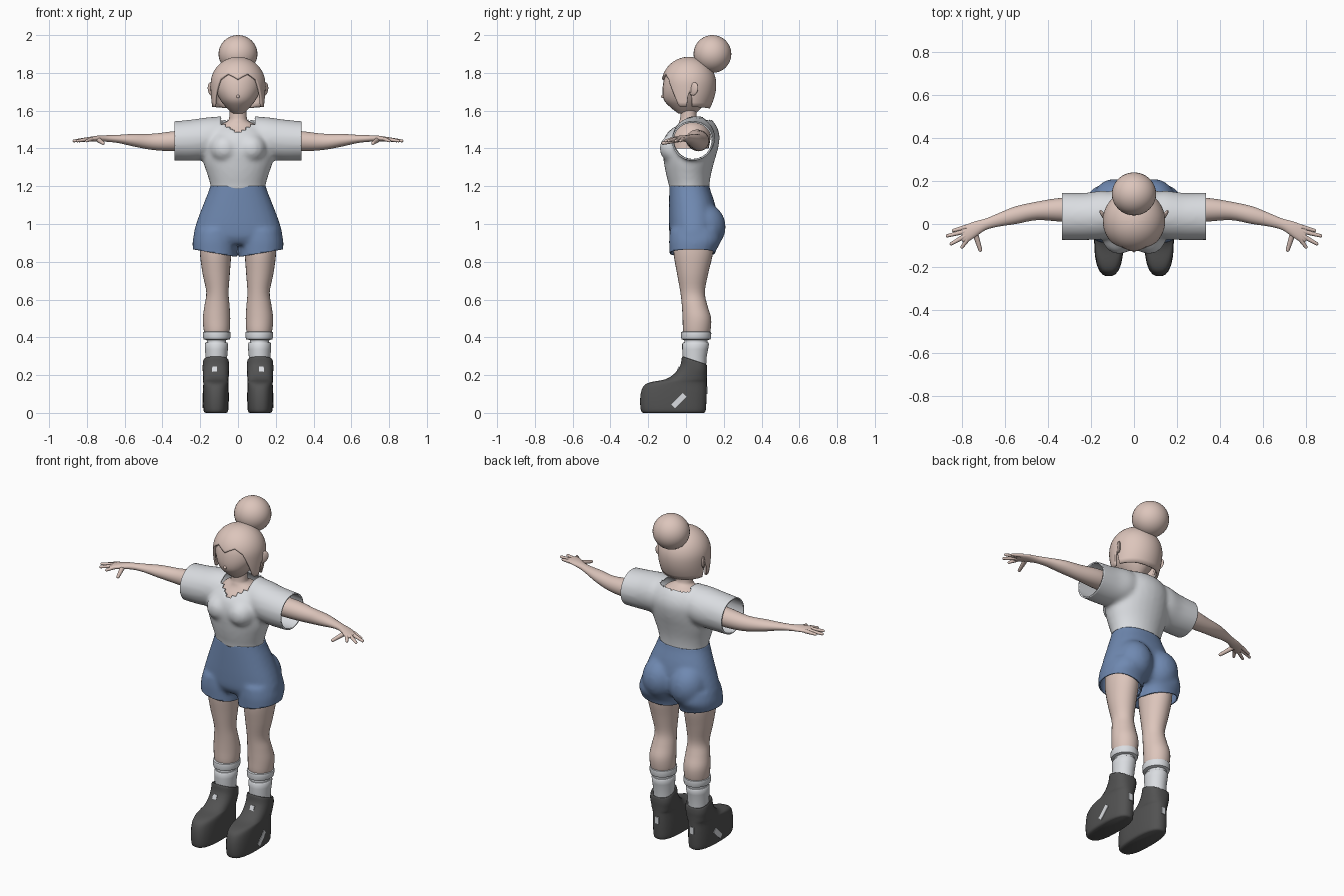
import bpy
import bmesh
from math import sin, cos, pi, radians, sqrt, floor
from mathutils import Vector, Matrix

cube = bpy.data.objects.get("Cube")
if cube:
    bpy.data.objects.remove(cube, do_unlink=True)


def material(name, *rgb):
    mat = bpy.data.materials.new(name)
    mat.use_nodes = True
    mat.diffuse_color = (*rgb, 1)
    mat.node_tree.nodes["Principled BSDF"].inputs["Base Color"].default_value = (*rgb, 1)
    return mat


skin = material("skin", .72, .56, .50)
white = material("white_cloth", .70, .72, .75)
denim = material("blue_cloth", .16, .25, .44)
rubber = material("dark_boot", .085, .085, .085)
built = []


def catmull(p0, p1, p2, p3, t):
    return [(2 * b + (c - a) * t + (2 * a - 5 * b + 4 * c - d) * t * t
             + (3 * b - a - 3 * c + d) * t ** 3) / 2
            for a, b, c, d in zip(p0, p1, p2, p3)]


def add_loft(bm, rings, along_x=False, power=2, side=1, segs=28, steps=4):
    """Smooth tube through rings: (position, low, high, low, high)."""
    last = len(rings) - 1
    path = []
    for i in range(last):
        four = [rings[min(max(i + k, 0), last)] for k in (-1, 0, 1, 2)]
        path += [catmull(*four, s / steps) for s in range(steps)]
    path.append(rings[last])
    loops = []
    for t, a0, a1, b0, b1 in path:
        loop = []
        for k in range(segs):
            c, s = cos(2 * pi * k / segs), sin(2 * pi * k / segs)
            n = (abs(c) ** power + abs(s) ** power) ** (-1 / power)
            a = (a0 + a1) / 2 + (a1 - a0) / 2 * c * n
            b = (b0 + b1) / 2 + (b1 - b0) / 2 * s * n
            x, y, z = (t, a, b) if along_x else (a, b, t)
            loop.append(bm.verts.new((x * side, y, z)))
        loops.append(loop)
    for lo, hi in zip(loops, loops[1:]):
        for k in range(segs):
            j = (k + 1) % segs
            bm.faces.new((lo[k], lo[j], hi[j], hi[k]))
    bm.faces.new(loops[0])
    bm.faces.new(loops[-1])


def add_ball(bm, center, size, turn=Matrix()):
    m = Matrix.Translation(center) @ turn @ Matrix.Diagonal((*size, 1))
    bmesh.ops.create_uvsphere(bm, u_segments=32, v_segments=20, radius=1, matrix=m)


def add_finger(bm, start, end, r):
    a, b = Vector(start), Vector(end)
    m = Matrix.Translation((a + b) / 2) @ (b - a).to_track_quat("Z", "Y").to_matrix().to_4x4()
    bmesh.ops.create_cone(bm, segments=12, radius1=r, radius2=r * .65,
                          depth=(b - a).length, matrix=m)
    add_ball(bm, b, [r * .65] * 3)


def finish(name, bm, mat, mirror=False, thickness=0, recalc=True):
    if recalc:
        bmesh.ops.recalc_face_normals(bm, faces=bm.faces)
    me = bpy.data.meshes.new(name)
    bm.to_mesh(me)
    bm.free()
    me.materials.append(mat)
    ob = bpy.data.objects.new(name, me)
    bpy.context.collection.objects.link(ob)
    if thickness:
        mod = ob.modifiers.new("Thickness", "SOLIDIFY")
        mod.thickness, mod.offset = thickness, -1
    if mirror:
        ob.modifiers.new("Mirror", "MIRROR")
    built.append(ob)
    return ob


def fuse(bm, voxel, rounds):
    """Melt overlapping solids into one soft skin."""
    ob = finish("fusing", bm, skin)
    mod = ob.modifiers.new("Remesh", "REMESH")
    mod.mode, mod.voxel_size = "VOXEL", voxel
    mod = ob.modifiers.new("Smooth", "SMOOTH")
    mod.factor, mod.iterations = .5, rounds
    graph = bpy.context.evaluated_depsgraph_get()
    me = bpy.data.meshes.new_from_object(ob.evaluated_get(graph))
    out = bmesh.new()
    out.from_mesh(me)
    built.remove(ob)
    bpy.data.objects.remove(ob, do_unlink=True)
    bpy.data.meshes.remove(me)
    return out


def cut(bm, point, normal):
    geom = bm.verts[:] + bm.edges[:] + bm.faces[:]
    bmesh.ops.bisect_plane(bm, geom=geom, plane_co=point, plane_no=normal, clear_outer=True)


# Head with tapered jaw, and the neck running under the shirt
bm = bmesh.new()
add_loft(bm, [(1.585, -.03, .03, -.04, .05), (1.62, -.065, .065, -.085, .085),
              (1.66, -.096, .096, -.118, .11), (1.72, -.122, .122, -.124, .13),
              (1.79, -.12, .12, -.108, .13), (1.85, -.08, .08, -.06, .09),
              (1.87, -.03, .03, -.02, .04)])
add_ball(bm, (0, -.122, 1.675), (.009, .01, .009))
finish("head", bm, skin)
bm = bmesh.new()
add_loft(bm, [(1.40, -.13, .13, -.09, .12), (1.47, -.13, .13, -.08, .13),
              (1.52, -.10, .10, -.045, .11), (1.545, -.055, .055, -.035, .07),
              (1.57, -.046, .046, -.03, .056), (1.64, -.046, .046, -.03, .06)])
finish("neck", bm, skin)

# Ears
bm = bmesh.new()
add_ball(bm, (.142, .04, 1.715), (.01, .028, .036),
         Matrix.Rotation(radians(-35), 4, "Z") @ Matrix.Rotation(radians(-20), 4, "X"))
finish("ears", bm, skin, mirror=True)

# Hair cap: columns hang from the crown down to a wavy hemline
hemline = [(0, 1.765), (10, 1.78), (24, 1.795), (42, 1.765), (56, 1.69), (66, 1.63),
           (70, 1.62), (85, 1.62), (89, 1.69), (95, 1.70), (98, 1.62), (180, 1.61)]


def hem(angle):
    for (a, za), (b, zb) in zip(hemline, hemline[1:]):
        if angle <= b:
            return za + (zb - za) * (angle - a) / (b - a)


bm = bmesh.new()
crown, radius, middle, rows = 1.885, .145, 1.74, 18
top = bm.verts.new((0, .015, crown))
columns = []
for deg in range(-180, 180, 2):
    a, column = radians(deg), [top]
    for j in range(1, rows + 1):
        z = crown - (crown - hem(abs(deg))) * (j / rows) ** 1.7
        if z > middle:
            r = sqrt(radius ** 2 - (z - middle) ** 2)
        else:
            r = radius - (.008 + .022 * max(0, -cos(a))) * ((middle - z) / .12) ** 2
        column.append(bm.verts.new((r * sin(a), .015 - r * cos(a), z)))
    columns.append(column)
for i, left in enumerate(columns):
    right = columns[(i + 1) % len(columns)]
    bm.faces.new((top, left[1], right[1]))
    for j in range(1, rows):
        bm.faces.new((left[j], left[j + 1], right[j + 1], right[j]))
finish("hair", bm, skin, thickness=.012)
bm = bmesh.new()
add_ball(bm, (0, .14, 1.90), (.103, .10, .10))
finish("hair_bun", bm, skin)

# Shirt: torso, bust and sleeves fused, then opened at hem, cuffs and collar
bm = bmesh.new()
add_loft(bm, [(1.15, -.145, .145, -.085, .122), (1.20, -.146, .146, -.09, .124),
              (1.26, -.162, .162, -.105, .132), (1.33, -.185, .185, -.118, .15),
              (1.40, -.19, .19, -.125, .17), (1.47, -.185, .185, -.108, .178),
              (1.53, -.15, .15, -.05, .155), (1.57, -.11, .11, -.005, .115)])
for side in (1, -1):
    add_ball(bm, (.07 * side, -.055, 1.40), (.08, .085, .08))
    add_loft(bm, [(.05, -.05, .14, 1.37, 1.565), (.14, -.07, .155, 1.345, 1.567),
                  (.23, -.075, .145, 1.335, 1.555), (.33, -.075, .145, 1.335, 1.545),
                  (.38, -.075, .145, 1.335, 1.545)], along_x=True, side=side)
bm = fuse(bm, .012, 8)
cut(bm, (0, 0, 1.185), (0, 0, -1))
for side in (1, -1):
    cut(bm, (.335 * side, 0, 0), (side, 0, 0))


def in_collar(p):
    step = floor(abs(p.x) / .022) * .022
    limit = 1.487 + .6 * step if p.y < .03 else 1.548
    return abs(p.x) < .095 and p.z > limit


gone = [f for f in bm.faces if in_collar(f.calc_center_median())]
bmesh.ops.delete(bm, geom=gone, context="FACES")
finish("shirt", bm, white, thickness=.008, recalc=False)

# Shorts: hips, seat and leg tubes fused, with hems rising outward
bm = bmesh.new()
add_loft(bm, [(1.24, -.14, .14, -.085, .118), (1.19, -.15, .15, -.088, .126),
              (1.10, -.185, .185, -.09, .155), (1.0, -.222, .222, -.09, .17),
              (.93, -.235, .235, -.085, .16), (.89, -.2, .2, -.06, .12)], power=2.3)
for side in (1, -1):
    add_ball(bm, (.09 * side, .095, .985), (.108, .115, .125))
    add_loft(bm, [(.97, .01, .225, -.085, .18), (.91, .006, .24, -.09, .185),
                  (.85, .008, .238, -.087, .155), (.78, .012, .235, -.085, .14)],
             side=side, power=2.2)
bm = fuse(bm, .012, 6)
cut(bm, (0, 0, 1.2), (0, 0, 1))
for side in (1, -1):
    cut(bm, (0, 0, .825), (.17 * side, 0, -1))
finish("shorts", bm, denim, thickness=.008, recalc=False)

# Arms with palm, fingers and thumb
bm = bmesh.new()
add_loft(bm, [(.20, .0, .12, 1.39, 1.50), (.33, .01, .122, 1.385, 1.492),
              (.45, .018, .104, 1.392, 1.478), (.55, .0, .082, 1.41, 1.477),
              (.63, -.012, .05, 1.428, 1.472), (.69, -.028, .025, 1.435, 1.47),
              (.74, -.062, .012, 1.437, 1.468), (.78, -.085, -.003, 1.437, 1.462),
              (.80, -.08, -.012, 1.443, 1.457)], along_x=True)
for start, end in [((.78, -.014), (.84, -.03)), ((.785, -.034), (.868, -.055)),
                   ((.785, -.055), (.85, -.092)), ((.775, -.072), (.80, -.107))]:
    add_finger(bm, (*start, 1.45), (*end, 1.44), .0115)
add_finger(bm, (.74, -.04, 1.447), (.715, -.12, 1.428), .014)
finish("arms", bm, skin, mirror=True)

# Legs
bm = bmesh.new()
add_loft(bm, [(.95, .04, .20, -.06, .14), (.85, .036, .202, -.066, .143),
              (.74, .043, .188, -.048, .118), (.64, .05, .168, -.03, .10),
              (.57, .045, .177, -.022, .113), (.50, .041, .186, -.018, .133),
              (.43, .045, .18, -.015, .128), (.39, .06, .165, .0, .11)])
finish("legs", bm, skin, mirror=True)

# Socks with a raised cuff above a narrow groove
bm = bmesh.new()
add_loft(bm, [(.22, .06, .17, -.012, .105), (.30, .057, .172, -.018, .11),
              (.365, .052, .176, -.02, .122), (.372, .062, .166, -.01, .113),
              (.386, .062, .166, -.01, .115), (.39, .043, .182, -.024, .13),
              (.41, .04, .186, -.026, .133), (.428, .041, .185, -.025, .133),
              (.431, .055, .17, -.01, .12)], steps=2)
finish("socks", bm, white, mirror=True)

# Boots with round toes and a rim sloping down to the heel
bm = bmesh.new()
add_loft(bm, [(0, .062, .172, -.225, .095), (.012, .052, .182, -.238, .104),
              (.06, .049, .185, -.243, .108), (.11, .049, .185, -.238, .11),
              (.145, .05, .184, -.222, .11), (.163, .051, .184, -.185, .11),
              (.178, .05, .185, -.11, .11), (.21, .048, .186, -.058, .111),
              (.25, .047, .187, -.03, .112), (.292, .049, .185, -.022, .11),
              (.298, .055, .179, -.015, .104), (.28, .066, .168, -.005, .092)], power=2.6)
for v in bm.verts:
    if v.co.z > .2:
        v.co.z -= (v.co.y + .02) * .3 * (v.co.z - .2) / .09
finish("boots", bm, rubber, mirror=True)

# Pale patches on the outside, front and heel of each boot
bm = bmesh.new()
for center, size, tilt in [((.183, -.038, .065), (.008, .028, .085), -45),
                           ((.124, -.041, .23), (.026, .009, .03), -22),
                           ((.117, .109, .12), (.026, .009, .04), 0)]:
    m = (Matrix.Translation(center) @ Matrix.Rotation(radians(tilt), 4, "X")
         @ Matrix.Diagonal((*size, 1)))
    bmesh.ops.create_cube(bm, size=1, matrix=m)
finish("boot_patches", bm, white, mirror=True)

# Smooth shading everywhere, keeping hard rims crisp
bpy.ops.object.select_all(action="DESELECT")
for ob in built:
    ob.select_set(True)
bpy.context.view_layer.objects.active = built[0]
bpy.ops.object.shade_smooth_by_angle(angle=radians(50))
